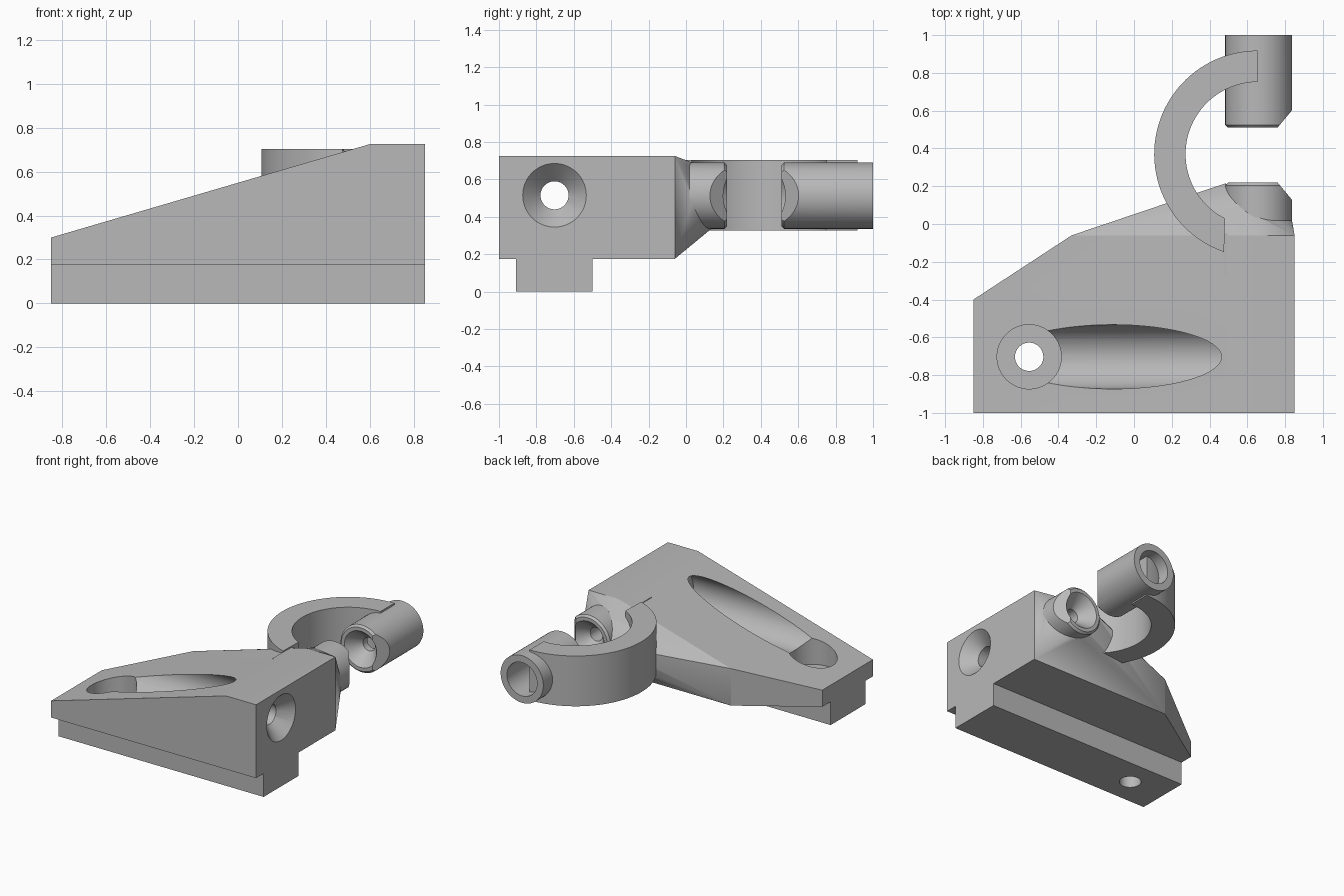
import bpy, bmesh, math
from mathutils import Vector, Matrix

if "Cube" in bpy.data.objects:
    bpy.data.objects.remove(bpy.data.objects["Cube"])

grey = bpy.data.materials.new("plain_grey")
grey.diffuse_color = (0.48, 0.48, 0.48, 1)
grey.use_nodes = True
grey.node_tree.nodes["Principled BSDF"].inputs["Base Color"].default_value = grey.diffuse_color
AX, AZ, R = 0.66, 0.513, 0.177        # axis of the two sockets (along y)
HY = -0.703                           # y of both screw holes
SEG = 64


def add(name, bm):
    bmesh.ops.recalc_face_normals(bm, faces=bm.faces)
    me = bpy.data.meshes.new(name)
    bm.to_mesh(me)
    bm.free()
    ob = bpy.data.objects.new(name, me)
    me.materials.append(grey)
    bpy.context.collection.objects.link(ob)
    return ob


def hull(points):
    bm = bmesh.new()
    for p in points:
        bm.verts.new(p)
    res = bmesh.ops.convex_hull(bm, input=bm.verts[:])
    junk = [g for g in res["geom_interior"] if isinstance(g, bmesh.types.BMVert)]
    bmesh.ops.delete(bm, geom=junk, context='VERTS')
    bmesh.ops.dissolve_limit(bm, angle_limit=0.003, verts=bm.verts[:], edges=bm.edges[:])
    return bm


def box(name, a, b):
    return add(name, hull([(x, y, z) for x in (a[0], b[0])
                           for y in (a[1], b[1]) for z in (a[2], b[2])]))


def cone(a, b, r1, r2=None):
    """Cutter: cylinder or cone from a to b."""
    a, b = Vector(a), Vector(b)
    rot = (b - a).to_track_quat('Z', 'Y').to_matrix().to_4x4()
    bm = bmesh.new()
    bmesh.ops.create_cone(bm, cap_ends=True, segments=SEG, radius1=r1,
                          radius2=r1 if r2 is None else r2, depth=(b - a).length,
                          matrix=Matrix.Translation((a + b) / 2) @ rot)
    ob = add("cutter", bm)
    ob.hide_render = True
    return ob


def cut(ob, cutters):
    for c in cutters:
        m = ob.modifiers.new("cut", 'BOOLEAN')
        m.operation, m.solver, m.object = 'DIFFERENCE', 'EXACT', c
    me = bpy.data.meshes.new_from_object(
        ob.evaluated_get(bpy.context.evaluated_depsgraph_get()))
    ob.modifiers.clear()
    ob.data = me


def ring(y, r):
    return [(AX + r * math.cos(t), y, AZ + r * math.sin(t))
            for t in (2 * math.pi * i / SEG for i in range(SEG))]


def socket(name, y_back, y_face):
    """Cylinder along y with a chamfered rim and a slanted flat on its +x side."""
    s = 1 if y_face > y_back else -1
    bm = hull(ring(y_back, R) + ring(y_face - s * 0.015, R) + ring(y_face, R - 0.015))
    bmesh.ops.bisect_plane(bm, geom=bm.verts[:] + bm.edges[:] + bm.faces[:],
                           plane_co=(0.76, y_face, 0), plane_no=(0.09, s * 0.075, 0),
                           clear_outer=True)
    bmesh.ops.holes_fill(bm, edges=[e for e in bm.edges if e.is_boundary], sides=0)
    return add(name, bm)


def top(x):
    return min(0.725, 0.3 + (x + 0.85) * 0.425 / 1.45)


# wedge body and foot rail
plan = [(-0.85, -1), (0.6, -1), (0.85, -1), (0.85, -0.06), (0.6, -0.06), (-0.33, -0.06), (-0.85, -0.4)]
body = add("wedge_body", hull([(x, y, z) for x, y in plan for z in (0.175, top(x))]))
rail = box("foot_rail", (-0.85, -0.91, 0), (0.85, -0.5, 0.175))

# tapered shoulder blending body into the lower socket
pts = [(x, -0.06, z) for x in (-0.33, 0.6, 0.85) for z in (0.175, top(x))]
stops = [(0, 0.02), (90, 0.02), (180, 0.215), (270, 0.13), (360, 0.02)]
for i in range(SEG):
    t = 360 * i / SEG
    for (t0, y0), (t1, y1) in zip(stops, stops[1:]):
        if t0 <= t < t1:
            y = y0 + (y1 - y0) * (t - t0) / (t1 - t0)
            a = math.radians(t)
            pts.append((AX + 0.176 * math.cos(a), y, AZ + 0.176 * math.sin(a)))
shoulder = add("shoulder", hull(pts))

# the two facing sockets
lower = socket("lower_socket", -0.03, 0.22)
upper = socket("upper_socket", 1.0, 0.51)

# curved arm joining the sockets
CX, CY, RO, RI = 0.655, 0.37, 0.548, 0.382


def arc(r, a0, a1, n=48):
    return [(CX + r * math.cos(a), CY + r * math.sin(a))
            for a in (math.radians(a0 + (a1 - a0) * i / n) for i in range(n + 1))]


bm = bmesh.new()
outline = arc(RO, 90, 251) + arc(RI, 243, 90)
f = bm.faces.new([bm.verts.new((x, y, 0.326)) for x, y in outline])
ext = bmesh.ops.extrude_face_region(bm, geom=[f])
bmesh.ops.translate(bm, vec=(0, 0, 0.377),
                    verts=[v for v in ext["geom"] if isinstance(v, bmesh.types.BMVert)])
arm = add("curved_arm", bm)
tail = box("arm_tail", (0.475, -0.27, 0.5), (0.6, -0.05, 0.693))

# screw holes, counterbore, driver groove and side countersink
through = cone((-0.555, HY, -0.1), (-0.555, HY, 0.6), 0.075)
bore = cone((-0.555, HY, 0.22), (-0.555, HY, 0.8), 0.17)
groove = cone((-1.0, HY, 0.515), (0.55, HY, 0.515), 0.17)
groove.location.x = 0.4               # starts inside the counterbore
groove.scale.x = 1.0
groove.data.transform(Matrix.Translation((-0.4, 0, 0)))
side_hole = cone((0.4, HY, 0.515), (0.9, HY, 0.515), 0.075)
side_sink = cone((0.755, HY, 0.515), (0.8525, HY, 0.515), 0.075, 0.1725)
cut(body, [through, bore, groove, side_hole, side_sink])
cut(rail, [through])

# conical seats and bores of the sockets
seat_lo = cone((AX, 0.12, AZ), (AX, 0.225, AZ), 0.05, 0.14)
hole_lo = cone((AX, -0.02, AZ), (AX, 0.15, AZ), 0.05)
cut(lower, [seat_lo, hole_lo])
cut(shoulder, [seat_lo, hole_lo])
seat_up = cone((AX, 0.61, AZ), (AX, 0.505, AZ), 0.05, 0.14)
hole_up = cone((AX, 0.58, AZ), (AX, 0.8, AZ), 0.05)
tube_up = cone((AX, 0.66, AZ), (AX, 1.1, AZ), 0.125)
cut(upper, [seat_up, hole_up, tube_up])

# remove cutters, centre the model, smooth round surfaces
for ob in list(bpy.data.objects):
    if ob.hide_render:
        bpy.data.objects.remove(ob)
bpy.ops.object.select_all(action='DESELECT')
for ob in bpy.data.objects:
    ob.select_set(True)
bpy.context.view_layer.objects.active = body
bpy.ops.object.shade_smooth_by_angle(angle=math.radians(20))
